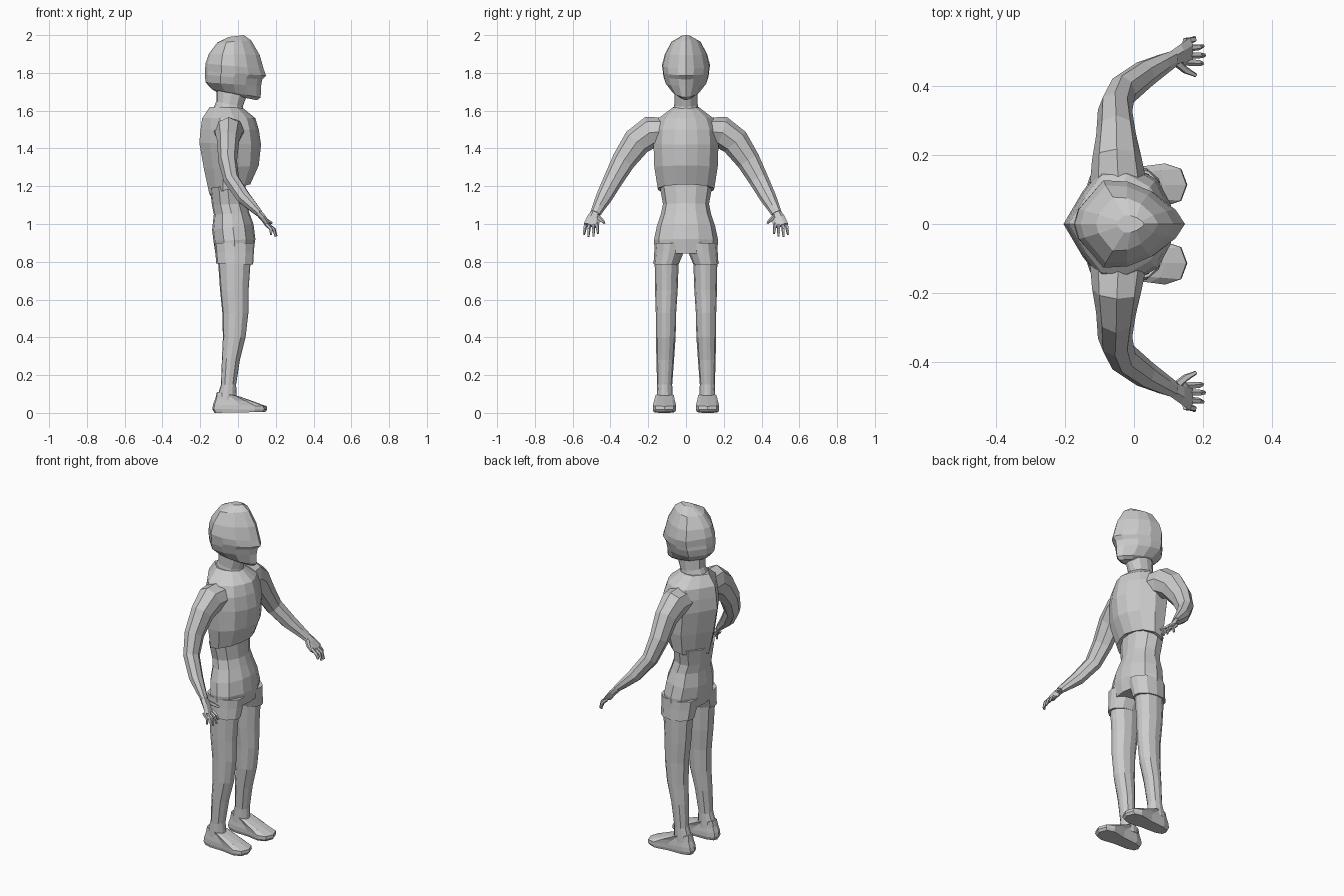
import bpy, bmesh
from mathutils import Vector
from math import cos, sin, pi

skin = bpy.data.materials.new("plain_grey")
skin.diffuse_color = (0.6, 0.6, 0.6, 1)

# Half outlines, back to front: (fraction along x, fraction of half width)
HEAD = [(0, 0), (.04, .35), (.27, 1), (.5, .97), (.72, .75), (.92, .33), (1, 0)]
CHEST = [(0, 0), (.17, .55), (.34, .97), (.6, 1), (.84, .74), (.95, .35), (1, 0)]
HIPS = [(0, 0), (.04, .45), (.25, .9), (.5, 1), (.78, .85), (.96, .4), (1, 0)]
FOOT = [(0, 0), (.03, .42), (.18, .66), (.5, .74), (.78, 1), (.94, .75), (1, 0)]


def ring(outline, x0, x1, w, zb, zf, yc=0):
    """Closed section around z; zb and zf are its heights at the back and front."""
    half = [(x0 + (x1 - x0) * f, w * h, zb + (zf - zb) * f) for f, h in outline]
    return ([Vector((x, yc + y, z)) for x, y, z in half]
            + [Vector((x, yc - y, z)) for x, y, z in half[-2:0:-1]])


def loft(name, rings, mirrored=False):
    bm = bmesh.new()
    loops = [[bm.verts.new(p) for p in r] for r in rings]
    n = len(loops[0])
    for a, b in zip(loops, loops[1:]):
        for i in range(n):
            j = (i + 1) % n
            bm.faces.new((a[i], a[j], b[j], b[i]))
    bm.faces.new(loops[0])
    bm.faces.new(loops[-1])
    bmesh.ops.recalc_face_normals(bm, faces=bm.faces)
    me = bpy.data.meshes.new(name)
    bm.to_mesh(me)
    bm.free()
    me.materials.append(skin)
    ob = bpy.data.objects.new(name, me)
    bpy.context.collection.objects.link(ob)
    if mirrored:
        m = ob.modifiers.new("mirror", 'MIRROR')
        m.use_axis = (False, True, False)
    return ob


def tube(name, path, sides=6, ref=(1, 0, 0)):
    """Mirrored limb along (x, y, z, radius across ref, radius along ref)."""
    pts = [Vector(p[:3]) for p in path]
    rings = []
    for i, p in enumerate(pts):
        t = (pts[min(i + 1, len(pts) - 1)] - pts[max(i - 1, 0)]).normalized()
        u = t.cross(Vector(ref)).normalized()
        v = u.cross(t)
        ru, rv = path[i][3:]
        rings.append([p + u * ru * cos(2 * pi * k / sides)
                      + v * rv * sin(2 * pi * k / sides) for k in range(sides)])
    return loft(name, rings, True)


# Head with pointed nose, sloping down to the chin
loft("head", [ring(HEAD, *r) for r in [
    (-.115, .10, .04, 1.70, 1.655), (-.14, .12, .07, 1.715, 1.67),
    (-.172, .122, .108, 1.75, 1.73), (-.175, .128, .12, 1.79, 1.765),
    (-.175, .148, .122, 1.81, 1.785), (-.172, .136, .127, 1.85, 1.82),
    (-.155, .115, .112, 1.90, 1.895), (-.11, .07, .078, 1.96, 1.972),
    (-.05, .03, .025, 1.99, 2.0)]])

loft("neck", [ring(HIPS, *r) for r in [
    (-.14, .03, .07, 1.59, 1.59), (-.115, .025, .062, 1.65, 1.62),
    (-.115, .05, .062, 1.73, 1.69)]])

# Ribcage, ending in a ledge above the waist
loft("chest", [ring(CHEST, *r) for r in [
    (-.14, .035, .115, 1.14, 1.23), (-.152, .065, .15, 1.16, 1.21),
    (-.18, .11, .168, 1.29, 1.31), (-.205, .122, .172, 1.43, 1.42),
    (-.198, .11, .168, 1.50, 1.50), (-.19, .092, .145, 1.56, 1.56),
    (-.15, .025, .07, 1.62, 1.615)]])

loft("waist_and_hips", [ring(HIPS, *r) for r in [
    (-.12, .08, .165, .845, .845), (-.13, .092, .17, .91, .92),
    (-.137, .082, .155, .97, 1.0), (-.128, .06, .132, 1.05, 1.06),
    (-.138, .045, .122, 1.10, 1.11), (-.148, .038, .14, 1.19, 1.22)]])

# Short trouser leg with an open step down to the leg
loft("shorts_leg", [ring(HIPS, *r) for r in [
    (-.115, .08, .067, .79, .785, .105), (-.12, .084, .078, .85, .85, .09),
    (-.125, .088, .082, .90, .90, .084)]], True)

loft("leg", [ring(HIPS, *r) for r in [
    (-.115, -.005, .042, .07, .06, .113), (-.09, -.01, .04, .15, .15, .113),
    (-.085, .01, .047, .29, .28, .11), (-.08, .04, .052, .40, .40, .107),
    (-.083, .055, .054, .53, .53, .106), (-.095, .056, .06, .65, .65, .104),
    (-.107, .068, .064, .82, .82, .102)]], True)

loft("foot", [ring(FOOT, *r) for r in [
    (-.125, .145, .056, 0, .005, .115), (-.136, .155, .062, .02, .018, .114),
    (-.132, .152, .062, .045, .035, .114), (-.12, .09, .056, .075, .058, .114),
    (-.112, 0, .048, .11, .09, .113)]], True)

# Arm from inside the shoulder to the wrist
tube("arm", [
    (-.045, .10, 1.49, .075, .085), (-.05, .19, 1.485, .085, .072),
    (-.052, .26, 1.435, .077, .058), (-.055, .33, 1.335, .063, .05),
    (-.035, .385, 1.235, .052, .042), (.03, .435, 1.14, .043, .038),
    (.085, .465, 1.085, .033, .026), (.115, .48, 1.055, .028, .018)], 8)

# Palm, four fingers and thumb
tube("palm", [(.105, .478, 1.065, .024, .018), (.135, .49, 1.03, .034, .016),
              (.163, .502, .99, .042, .012)])
for i, (x, y, z) in enumerate([(.198, .466, .95), (.204, .49, .935),
                               (.2, .517, .933), (.175, .541, .943)]):
    by = .471 + i * .02
    bx = .162 - .004 * (i == 3)
    tube("finger_%d" % (i + 1), [
        (bx - .01, by, 1.0, .011, .010),
        ((bx + x) / 2 + .008, (by + y) / 2, .973, .009, .009),
        (x, y, z, .006, .006)], 5)
tube("thumb", [(.125, .468, 1.04, .012, .012), (.15, .447, 1.02, .011, .011),
               (.18, .432, 1.005, .006, .006)], 5)
